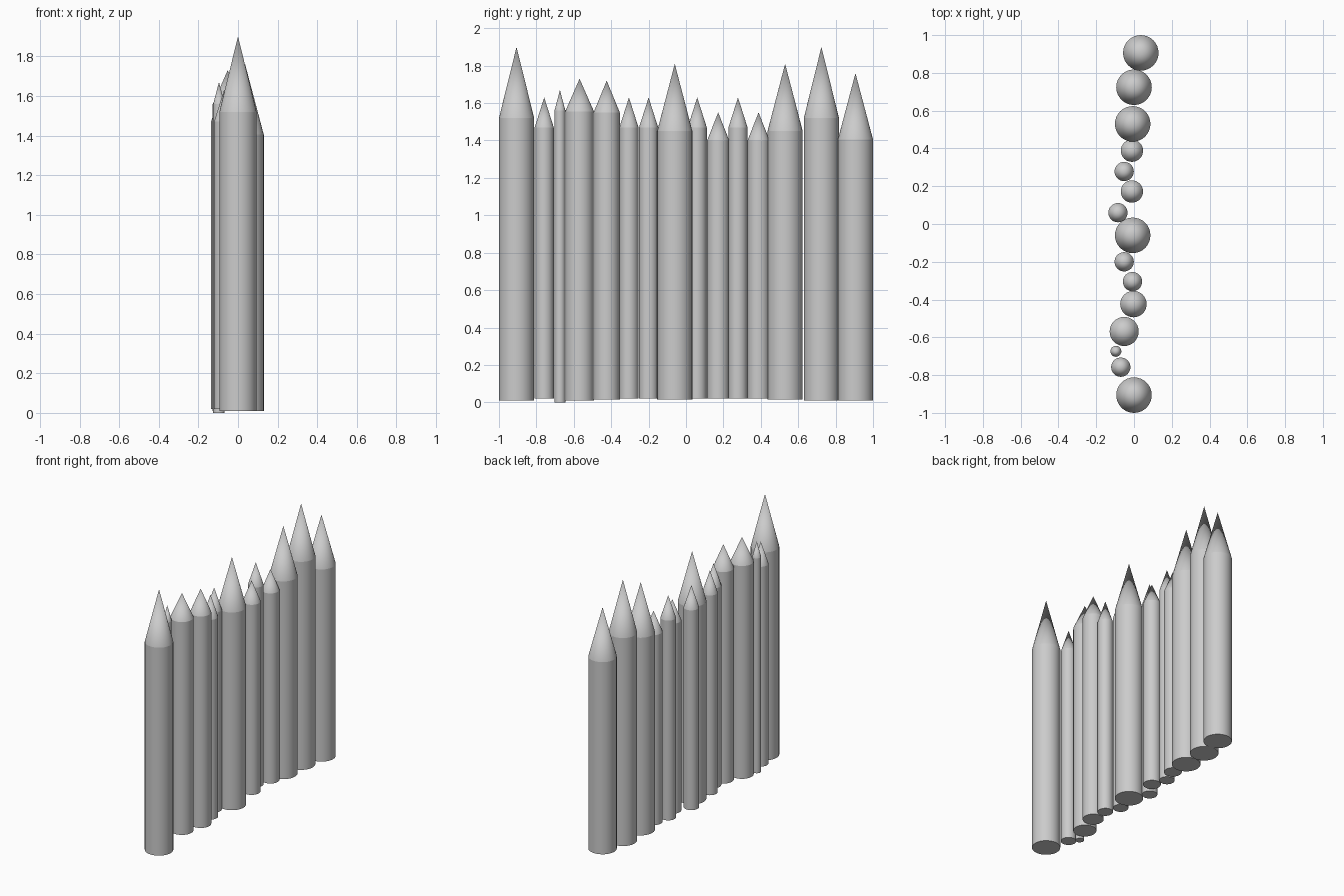
import bpy, bmesh, math

if "Cube" in bpy.data.objects:
    bpy.data.objects.remove(bpy.data.objects["Cube"])

SIDES = 32


def stake(i, x, y, r, base, shoulder, tip):
    """Round post with a sharpened conical point and a flat closed base."""
    bm = bmesh.new()
    rings = []
    for z in (base, shoulder):
        rings.append([bm.verts.new((r * math.cos(2 * math.pi * k / SIDES),
                                    r * math.sin(2 * math.pi * k / SIDES), z))
                      for k in range(SIDES)])
    apex = bm.verts.new((0, 0, tip))
    low, high = rings
    bm.faces.new(low[::-1])
    for k in range(SIDES):
        n = (k + 1) % SIDES
        bm.faces.new((low[k], low[n], high[n], high[k])).smooth = True
        bm.faces.new((high[k], high[n], apex)).smooth = True
    # keep the base rim and the shoulder crisp
    for e in bm.edges:
        if apex not in e.verts and abs(e.verts[0].co.z - e.verts[1].co.z) < 1e-6:
            e.smooth = False
    mesh = bpy.data.meshes.new(f"stake_{i:02d}")
    bm.to_mesh(mesh)
    bm.free()
    ob = bpy.data.objects.new(f"stake_{i:02d}", mesh)
    ob.location = (x, y, 0)
    bpy.context.collection.objects.link(ob)


# Stake sizes: radius, base height, shoulder height, tip height
TALL = (0.094, 0.01, 1.52, 1.90)
LARGE = (0.094, 0.015, 1.45, 1.81)
END = (0.094, 0.01, 1.405, 1.76)
BLUNT = (0.077, 0.01, 1.555, 1.73)
MEDIUM = (0.070, 0.015, 1.55, 1.72)
SHORT = (0.059, 0.02, 1.40, 1.55)
THIN = (0.051, 0.02, 1.47, 1.63)
SLIM = (0.029, 0.0, 1.56, 1.67)

# Palisade row, from -y to +y
ROW = [
    (0.0, -0.906, TALL), (-0.07, -0.758, THIN), (-0.096, -0.674, SLIM),
    (-0.052, -0.569, BLUNT), (-0.003, -0.424, MEDIUM), (-0.008, -0.305, THIN),
    (-0.052, -0.2, THIN), (-0.007, -0.06, LARGE), (-0.085, 0.06, THIN),
    (-0.011, 0.172, SHORT), (-0.052, 0.278, THIN), (-0.011, 0.388, SHORT),
    (-0.007, 0.53, LARGE), (0.0, 0.724, TALL), (0.036, 0.906, END),
]
for i, (x, y, size) in enumerate(ROW, 1):
    stake(i, x, y, *size)
